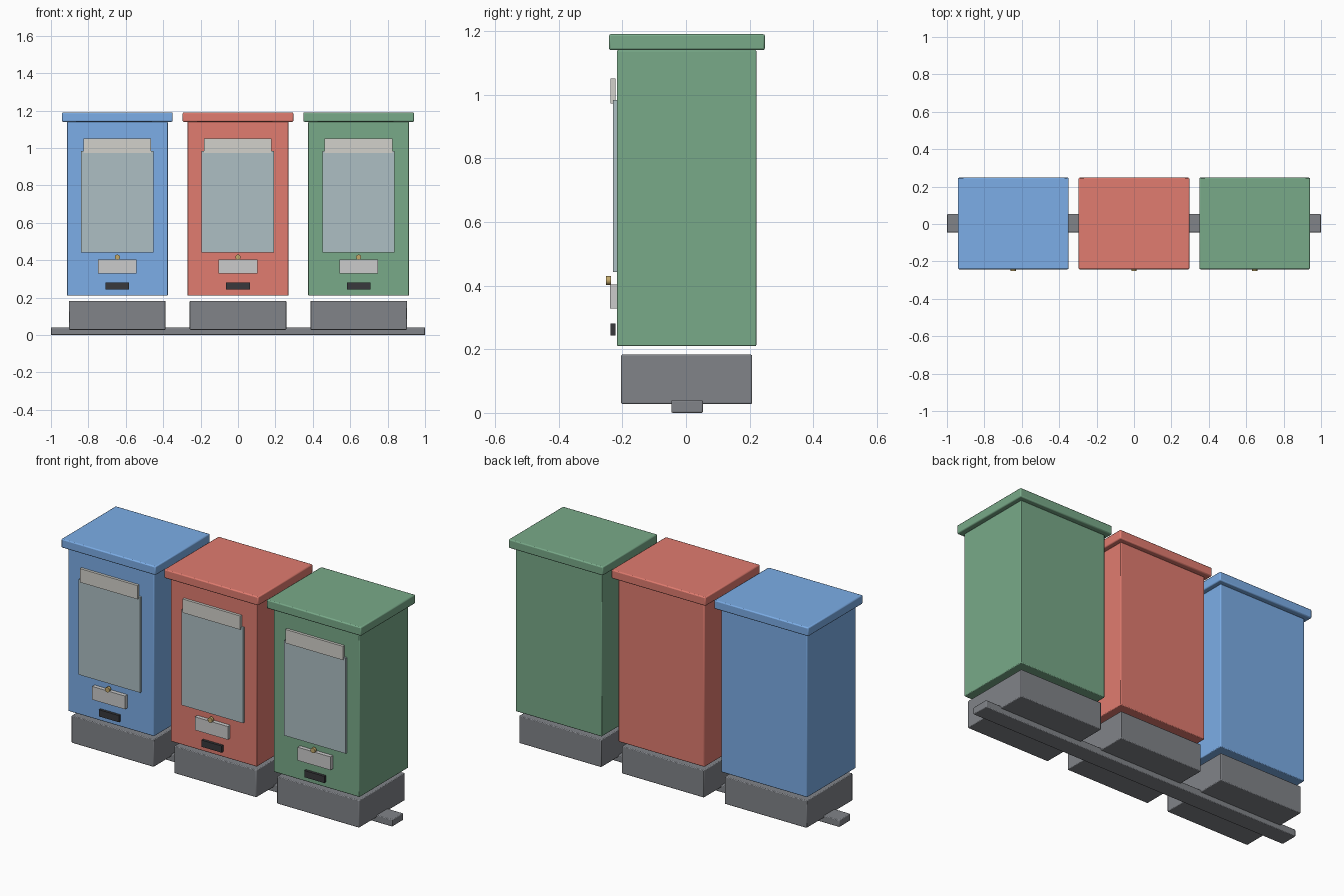
import bpy, math

if "Cube" in bpy.data.objects:
    bpy.data.objects.remove(bpy.data.objects["Cube"])


def material(name, rgb, alpha=1.0):
    m = bpy.data.materials.new(name)
    m.diffuse_color = (*rgb, alpha)
    m.use_nodes = True
    m.node_tree.nodes["Principled BSDF"].inputs["Base Color"].default_value = m.diffuse_color
    return m


BLUE = material("blue_paint", (0.20, 0.42, 0.80))
RED = material("red_paint", (0.75, 0.20, 0.16))
GREEN = material("green_paint", (0.19, 0.40, 0.25))
STEEL = material("dark_steel", (0.22, 0.23, 0.25))
GLASS = material("window_glass", (0.42, 0.52, 0.55))
CARD = material("card", (0.65, 0.64, 0.60))
HANDLE = material("handle_metal", (0.55, 0.56, 0.58))
BLACK = material("black_plastic", (0.04, 0.04, 0.045))
BRASS = material("brass", (0.55, 0.40, 0.15))


def finish(ob, name, mat, bevel, segments=2):
    ob.name = name
    ob.data.materials.append(mat)
    if bevel:
        b = ob.modifiers.new("edge_bevel", 'BEVEL')
        b.width = bevel
        b.segments = segments
    bpy.ops.object.shade_smooth_by_angle(angle=math.radians(35))


def box(name, x, y, z, mat, bevel=0.0):
    """Box from (min, max) pairs on each axis."""
    bpy.ops.mesh.primitive_cube_add(
        size=1, location=[(a + b) / 2 for a, b in (x, y, z)])
    ob = bpy.context.object
    ob.scale = [b - a for a, b in (x, y, z)]
    bpy.ops.object.transform_apply(location=False, rotation=False, scale=True)
    finish(ob, name, mat, bevel)


def centred(c, width):
    return (c - width / 2, c + width / 2)


# ground rail joining the three boxes
box("ground_rail", (-1, 1), (-0.046, 0.053), (0, 0.04), STEEL, 0.004)

for label, cx, paint in (("blue", -0.645, BLUE), ("red", 0, RED), ("green", 0.645, GREEN)):
    # plinth, cabinet and lid
    box(label + "_plinth", centred(cx, 0.516), (-0.204, 0.208), (0.028, 0.183), STEEL, 0.004)
    box(label + "_cabinet", centred(cx, 0.54), (-0.217, 0.221), (0.21, 1.14), paint, 0.004)
    box(label + "_lid", centred(cx, 0.592), (-0.242, 0.248), (1.14, 1.19), paint, 0.006)
    # front fittings
    box(label + "_window", centred(cx - 0.001, 0.386), (-0.230, -0.216), (0.442, 0.983), GLASS)
    box(label + "_header_card", centred(cx - 0.001, 0.362), (-0.237, -0.222), (0.972, 1.05), CARD)
    box(label + "_pull_handle", centred(cx, 0.206), (-0.239, -0.217), (0.328, 0.403), HANDLE)
    box(label + "_return_slot", centred(cx, 0.126), (-0.237, -0.222), (0.243, 0.281), BLACK)
    # coin knob
    bpy.ops.mesh.primitive_cylinder_add(
        vertices=16, radius=0.014, depth=0.016,
        location=(cx, -0.244, 0.416), rotation=(math.pi / 2, 0, 0))
    finish(bpy.context.object, label + "_coin_knob", BRASS, 0)
